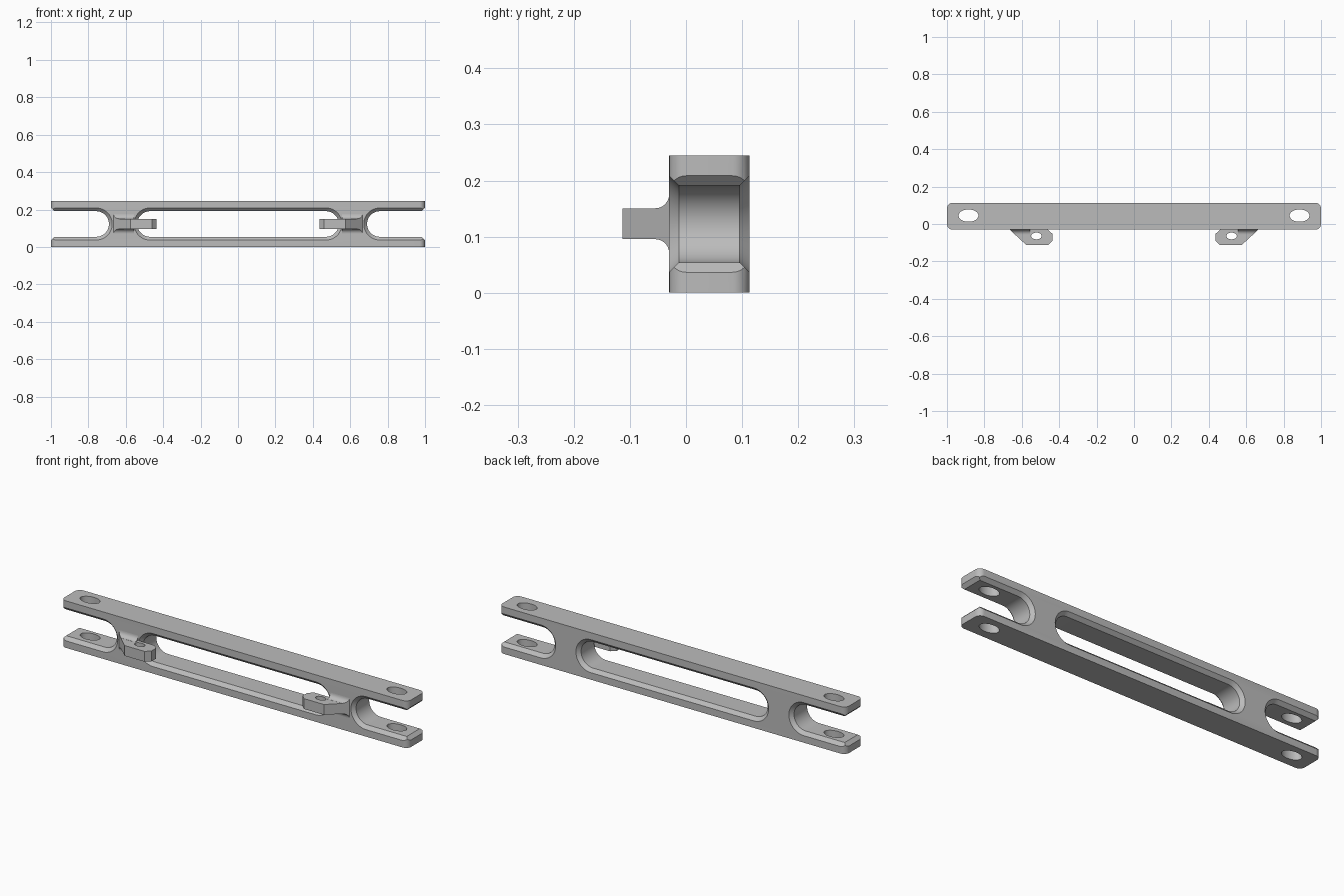
import bpy, bmesh
from math import cos, sin, pi

if "Cube" in bpy.data.objects:
    bpy.data.objects.remove(bpy.data.objects["Cube"])

# Main dimensions
FRONT, BACK, HEIGHT = -0.03, 0.113, 0.245
MID_Y, MID_Z = (FRONT + BACK) / 2, HEIGHT / 2
SLOT_R, BEVEL = 0.0685, 0.0175
TAB_LOW, TAB_HIGH, TAB_END = 0.096, 0.15, -0.113

metal = bpy.data.materials.new("light_grey_metal")
metal.use_nodes = True
grey = (0.5, 0.5, 0.5, 1)
metal.diffuse_color = grey
metal.node_tree.nodes["Principled BSDF"].inputs["Base Color"].default_value = grey


def loft(name, rings):
    """Closed solid through matching rings of points."""
    bm = bmesh.new()
    loops = [[bm.verts.new(p) for p in ring] for ring in rings]
    n = len(loops[0])
    for a, b in zip(loops, loops[1:]):
        for i in range(n):
            bm.faces.new((a[i], a[(i + 1) % n], b[(i + 1) % n], b[i]))
    bm.faces.new(loops[0])
    bm.faces.new(loops[-1])
    bmesh.ops.recalc_face_normals(bm, faces=bm.faces)
    mesh = bpy.data.meshes.new(name)
    bm.to_mesh(mesh)
    bm.free()
    mesh.materials.append(metal)
    obj = bpy.data.objects.new(name, mesh)
    bpy.context.collection.objects.link(obj)
    return obj


def combine(target, other, operation="DIFFERENCE"):
    """Apply a boolean and discard the helper."""
    mod = target.modifiers.new("boolean", "BOOLEAN")
    mod.object, mod.operation, mod.solver = other, operation, "EXACT"
    bpy.context.view_layer.objects.active = target
    bpy.ops.object.modifier_apply(modifier=mod.name)
    bpy.data.objects.remove(other)


def finish(obj):
    bpy.ops.object.select_all(action="DESELECT")
    obj.select_set(True)
    bpy.context.view_layer.objects.active = obj
    bpy.ops.object.shade_smooth_by_angle(angle=pi / 6)


def slot_cutter(x0, x1):
    """Round-ended slot along x, flared at the front and back faces."""
    def ring(y, r):
        pts = []
        for centre, start in ((x1, -pi / 2), (x0, pi / 2)):
            for i in range(25):
                a = start + pi * i / 24
                pts.append((centre + r * cos(a), y, MID_Z + r * sin(a)))
        return pts
    wide = SLOT_R + BEVEL + 0.01
    return loft("slot_cutter", [
        ring(FRONT - 0.01, wide), ring(FRONT + BEVEL, SLOT_R),
        ring(BACK - BEVEL, SLOT_R), ring(BACK + 0.01, wide)])


def hole_cutter(x, y, rx, ry):
    angles = [2 * pi * i / 40 for i in range(40)]
    return loft("hole_cutter", [
        [(x + rx * cos(a), y + ry * sin(a), z) for a in angles] for z in (-0.1, 0.4)])


# Body: long bar with rounded upright corners
corner = 0.03
outline = []
for k, (sx, sy) in enumerate(((1, 1), (-1, 1), (-1, -1), (1, -1))):
    for i in range(9):
        a = (k + i / 8) * pi / 2
        outline.append((sx * (1 - corner) + corner * cos(a),
                        MID_Y + sy * (MID_Y - FRONT - corner) + corner * sin(a)))
body = loft("forked_bar", [[(x, y, z) for x, y in outline] for z in (0, HEIGHT)])

# Central window, end forks, bevelled fork tips and bolt holes
combine(body, slot_cutter(-0.47, 0.47))
for s in (-1, 1):
    combine(body, slot_cutter(*sorted((s * 0.7585, s * 1.3))))
    tip = []
    for x, h in ((0.99 - BEVEL, SLOT_R - 0.01), (1.01, SLOT_R + BEVEL + 0.01)):
        tip.append([(s * x, y, MID_Z + dz)
                    for y, dz in ((-0.2, -h), (0.3, -h), (0.3, h), (-0.2, h))])
    combine(body, loft("tip_cutter", tip))
    combine(body, hole_cutter(s * 0.885, 0.045, 0.053, 0.033))
finish(body)


# Mounting tabs: angled plate with a hole, blended into the web by a fillet
def mounting_tab(side, name):
    plan = ((0.665, FRONT), (0.575, TAB_END), (0.46, TAB_END),
            (0.436, -0.09), (0.436, -0.053), (0.46, FRONT))
    tab = loft(name, [[(side * x, y, z) for x, y in plan] for z in (TAB_LOW, TAB_HIGH)])
    radius, rings = 0.025, []
    for i in range(9):
        a = pi / 2 * i / 8
        y = FRONT - radius * (1 - cos(a))
        rise = radius * (1 - sin(a)) + 0.0005
        outer = 0.665 + (y - FRONT) * 0.09 / (FRONT - TAB_END)
        rings.append([(side * x, y, z) for x, z in (
            (0.555, TAB_LOW - rise), (outer, TAB_LOW - rise),
            (outer, TAB_HIGH + rise), (0.555, TAB_HIGH + rise))])
    combine(tab, loft("fillet", rings), "UNION")
    combine(tab, hole_cutter(side * 0.522, -0.064, 0.028, 0.018))
    finish(tab)


mounting_tab(1, "left_mounting_tab")
mounting_tab(-1, "right_mounting_tab")
